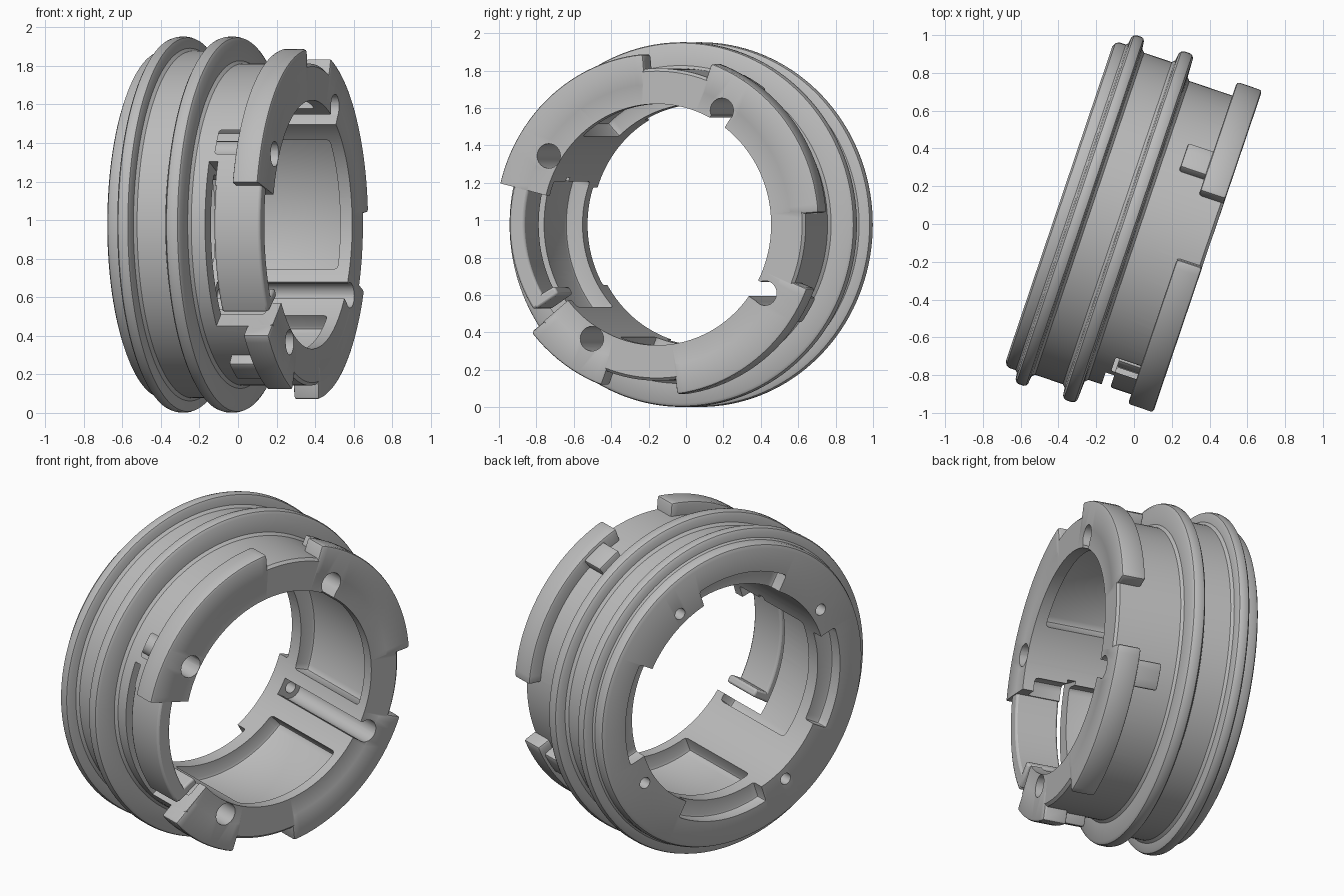
import bpy, bmesh, math
from mathutils import Matrix, Vector

if "Cube" in bpy.data.objects:
    bpy.data.objects.remove(bpy.data.objects["Cube"], do_unlink=True)

grey = bpy.data.materials.new("plain grey")
grey.use_nodes = True
grey.diffuse_color = (0.5, 0.5, 0.5, 1)
grey.node_tree.nodes["Principled BSDF"].inputs["Base Color"].default_value = (0.5, 0.5, 0.5, 1)

# Ring frame: local x sideways, local y up, local z along the tilted ring axis
tilt = math.radians(18.7)
axis = Vector((math.cos(tilt), -math.sin(tilt), 0))
side = Vector((math.sin(tilt), math.cos(tilt), 0))
frame = Matrix((side, Vector((0, 0, 1)), axis)).transposed().to_4x4()
frame.translation = side * -0.024 + Vector((0, 0, 0.977))

FRONT, BACK, HOLE, NECK = 0.415, -0.41, 0.645, 0.835
RIBS = [59 + 90 * k for k in range(4)]


def polar(r, deg, u):
    a = math.radians(deg)
    return Vector((r * math.cos(a), r * math.sin(a), u))


def make(name, bm):
    bmesh.ops.recalc_face_normals(bm, faces=bm.faces)
    bm.transform(frame)
    me = bpy.data.meshes.new(name)
    bm.to_mesh(me)
    bm.free()
    me.materials.append(grey)
    ob = bpy.data.objects.new(name, me)
    bpy.context.collection.objects.link(ob)
    return ob


def sweep(name, profile, a0, a1, step=3.0):
    """Sweep a closed (radius, axial) profile about the ring axis."""
    full = a1 - a0 >= 360
    n = max(1, round((a1 - a0) / step))
    bm = bmesh.new()
    rows = [[bm.verts.new(polar(r, a0 + (a1 - a0) * i / n, u)) for r, u in profile]
            for i in range(n if full else n + 1)]
    for i in range(n):
        p, q = rows[i], rows[(i + 1) % len(rows)]
        for j in range(len(profile)):
            k = (j + 1) % len(profile)
            bm.faces.new((p[j], p[k], q[k], q[j]))
    if not full:
        bm.faces.new(rows[0])
        bm.faces.new(rows[-1])
    return make(name, bm)


def block(name, r0, r1, u0, u1, a0, a1, bevel=0.0):
    ob = sweep(name, [(r0, u0), (r1, u0), (r1, u1), (r0, u1)], a0, a1)
    if bevel:
        m = ob.modifiers.new("rounding", "BEVEL")
        m.width, m.segments, m.angle_limit = bevel, 2, math.radians(40)
    return ob


def rod(name, r, deg, radius, u0, u1):
    bm = bmesh.new()
    bmesh.ops.create_cone(bm, cap_ends=True, segments=24, radius1=radius, radius2=radius,
                          depth=u1 - u0, matrix=Matrix.Translation(polar(r, deg, (u0 + u1) / 2)))
    return make(name, bm)


def channel(name, r0, r1, deg, width, u0, u1):
    bm = bmesh.new()
    bmesh.ops.create_cube(bm, size=1)
    bm.transform(Matrix.Rotation(math.radians(deg), 4, "Z")
                 @ Matrix.Translation(((r0 + r1) / 2, 0, (u0 + u1) / 2))
                 @ Matrix.Diagonal((r1 - r0, width, u1 - u0, 1)))
    return make(name, bm)


def combine(target, tools, operation):
    for t in tools:
        m = target.modifiers.new(t.name, "BOOLEAN")
        m.object, m.operation, m.solver = t, operation, "EXACT"
    bpy.context.view_layer.update()
    dg = bpy.context.evaluated_depsgraph_get()
    me = bpy.data.meshes.new_from_object(target.evaluated_get(dg))
    target.modifiers.clear()
    target.data = me
    for t in tools:
        bpy.data.objects.remove(t, do_unlink=True)


# Ring body with two rounded flanges and a plain neck
half = [(HOLE, BACK), (0.88, BACK), (0.9, -0.4), (0.91, -0.38), (0.91, -0.345), (0.92, -0.335),
        (0.955, -0.33), (0.97, -0.32), (0.975, -0.305), (0.975, -0.28), (0.97, -0.267),
        (0.955, -0.26), (0.915, -0.255), (0.9, -0.24), (0.9, -0.085), (0.915, -0.07),
        (0.955, -0.065), (0.97, -0.055), (0.975, -0.04), (0.975, -0.01), (0.97, 0.005),
        (0.955, 0.015), (0.85, 0.02), (NECK, 0.035), (NECK, 0.4), (0.82, FRONT), (HOLE, FRONT)]
body = sweep("ring_body", half, 0, 360, 2.5)

# Raised claws round the front rim, and stop blocks behind them
claws = [block("claw", 0.74, 0.915, 0.275, FRONT + 0.001, a, b, 0.015)
         for a, b in ((4, 70.5), (95, 167), (219, 250), (277, 338))]
stops = [block("stop", 0.79, 0.895, 0.135, 0.3, a - 5, a + 5, 0.012) for a in RIBS]
combine(body, claws + stops, "UNION")

# Hollow pockets between ribs, screw grooves and holes, recesses in the back rim
cuts = []
for a in RIBS:
    cuts.append(block("pocket", 0.5, 0.74, -0.25, 0.35, a + 10, a + 74, 0.02))
    cuts.append(rod("groove", 0.712, a, 0.066, -0.3, 0.6))
    cuts.append(channel("groove_mouth", 0.5, 0.712, a - 1, 0.1, -0.3, 0.6))
    cuts.append(rod("screw_hole", 0.712, a, 0.034, -0.6, -0.2))
    cuts.append(block("back_recess", 0.5, 0.745, -0.6, -0.335, a + 13, a + 61, 0.012))
# Window that frees the spring arm, with its side slot
cuts.append(block("window", 0.5, 1.1, 0.11, 0.6, 166, 219))
cuts.append(block("window_slot", 0.5, 0.87, 0.11, 0.158, 157, 170))
combine(body, cuts, "DIFFERENCE")

# Spring arm with an inward hook at its free end
arm = block("spring_arm", 0.75, NECK, 0.158, 0.41, 163, 213, 0.012)
hook = block("spring_hook", 0.67, 0.82, 0.158, 0.41, 209.5, 213.5, 0.012)

for ob in (body, arm, hook):
    bpy.ops.object.select_all(action="DESELECT")
    bpy.context.view_layer.objects.active = ob
    ob.select_set(True)
    bpy.ops.object.shade_smooth_by_angle(angle=math.radians(35))
